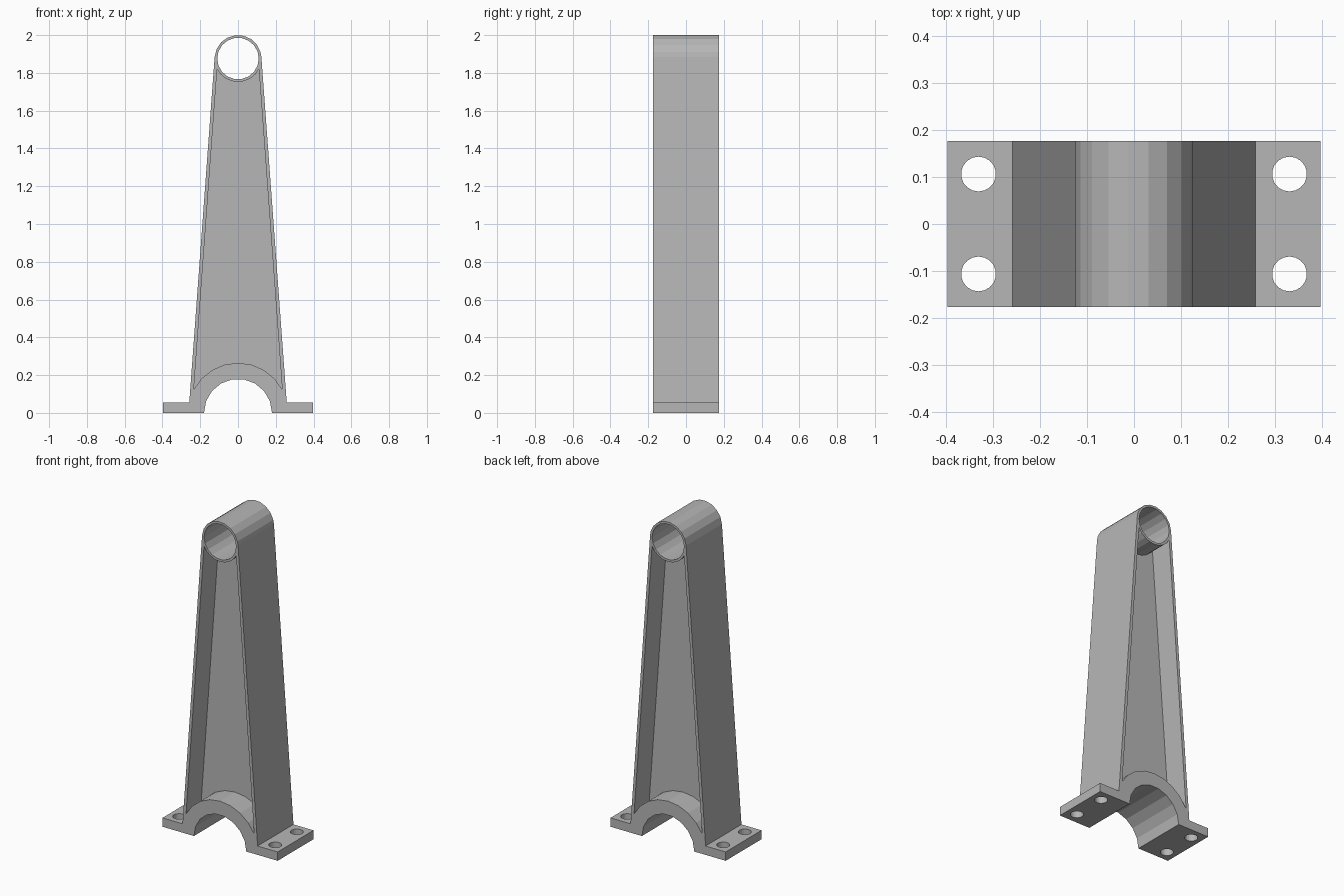
import bpy, bmesh
from math import sin, cos, radians
from mathutils import Matrix

cube = bpy.data.objects.get("Cube")
if cube:
    bpy.data.objects.remove(cube, do_unlink=True)

# Main sizes
HALF_DEPTH = 0.176
HALF_WEB = 0.029
FOOT_X, FOOT_Z = 0.396, 0.055
BODY_X = 0.258
SADDLE_R, SADDLE_OUTER = 0.18, 0.265
EYE_Z, EYE_R, EYE_HOLE = 1.876, 0.124, 0.11
BOLT_X, BOLT_Y, BOLT_R = 0.33, 0.106, 0.037

metal = bpy.data.materials.new("grey_metal")
metal.use_nodes = True
grey = (0.47, 0.47, 0.47, 1)
metal.diffuse_color = grey
metal.node_tree.nodes["Principled BSDF"].inputs["Base Color"].default_value = grey


def arc(z, r, start, end, steps):
    """Points in the XZ plane on an arc about (0, z)."""
    angles = [radians(start + (end - start) * i / steps) for i in range(steps + 1)]
    return [(r * cos(a), z + r * sin(a)) for a in angles]


def finish(name, bm):
    bmesh.ops.recalc_face_normals(bm, faces=bm.faces[:])
    mesh = bpy.data.meshes.new(name)
    bm.to_mesh(mesh)
    bm.free()
    mesh.materials.append(metal)
    obj = bpy.data.objects.new(name, mesh)
    bpy.context.collection.objects.link(obj)
    return obj


def prism(name, points, y0, y1):
    """Extrude an XZ outline from y0 to y1."""
    bm = bmesh.new()
    face = bm.faces.new([bm.verts.new((x, y0, z)) for x, z in points])
    new = bmesh.ops.extrude_face_region(bm, geom=[face])["geom"]
    moved = [v for v in new if isinstance(v, bmesh.types.BMVert)]
    bmesh.ops.translate(bm, verts=moved, vec=(0, y1 - y0, 0))
    return finish(name, bm)


def bolt_cutter(x, y):
    bm = bmesh.new()
    bmesh.ops.create_cone(bm, cap_ends=True, segments=18, radius1=BOLT_R,
                          radius2=BOLT_R, depth=0.2,
                          matrix=Matrix.Translation((x, y, 0.03)))
    return finish("bolt_hole_cutter", bm)


# Bracket outline: feet, tapered sides, rounded eye and saddle arch
outline = [(FOOT_X, 0), (FOOT_X, FOOT_Z), (BODY_X, FOOT_Z)]
outline += arc(EYE_Z, EYE_R, 4.2, 15.8, 1)
outline += arc(EYE_Z, EYE_R, 35.8, 175.8, 7)
outline += [(-BODY_X, FOOT_Z), (-FOOT_X, FOOT_Z), (-FOOT_X, 0)]
outline += arc(0, SADDLE_R, 180, 0, 9)
bracket = prism("support_bracket", outline, -HALF_DEPTH, HALF_DEPTH)

# Eye bore
cutters = [prism("eye_cutter", arc(EYE_Z, EYE_HOLE, 0, 340, 17), -0.4, 0.4)]

# Pockets on both faces that leave the central web and side flanges
pocket = arc(0, SADDLE_OUTER, 28, 152, 8) + arc(EYE_Z, EYE_R, 207, 333, 8)
for side in (-1, 1):
    cutters.append(prism("pocket_cutter", pocket, side * HALF_WEB, side * 0.4))

# Four bolt holes through the feet
cutters += [bolt_cutter(sx * BOLT_X, sy * BOLT_Y) for sx in (-1, 1) for sy in (-1, 1)]

# Cut, then discard the helpers
bpy.context.view_layer.objects.active = bracket
for cutter in cutters:
    cutter.hide_render = True
    mod = bracket.modifiers.new("cut", 'BOOLEAN')
    mod.operation = 'DIFFERENCE'
    mod.solver = 'EXACT'
    mod.object = cutter
    bpy.ops.object.modifier_apply(modifier=mod.name)
    bpy.data.objects.remove(cutter, do_unlink=True)
